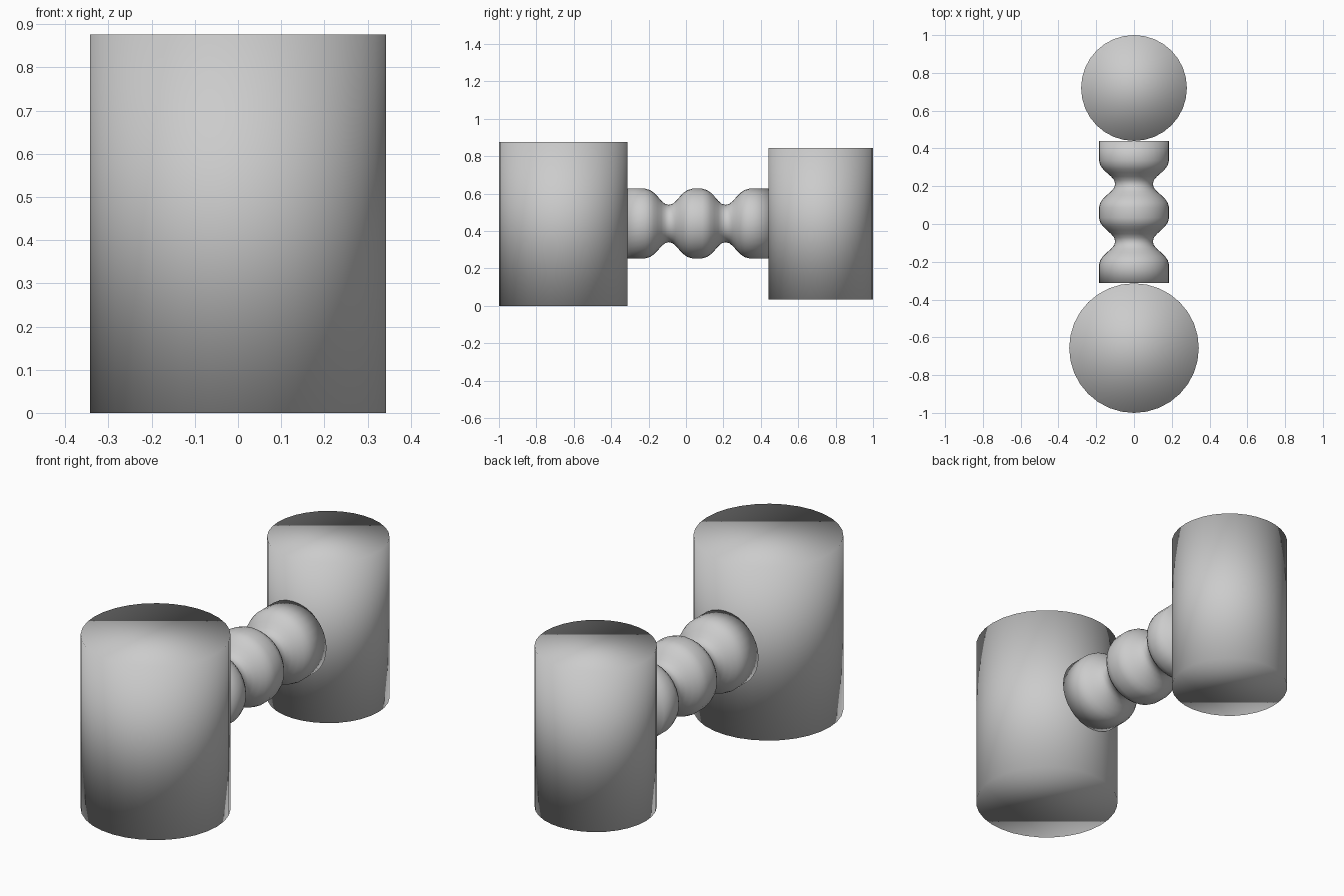
import bpy, bmesh, math

if "Cube" in bpy.data.objects:
    bpy.data.objects.remove(bpy.data.objects["Cube"])


def finish(name, bm):
    """Turn a bmesh into a smooth-shaded object."""
    bmesh.ops.recalc_face_normals(bm, faces=bm.faces)
    mesh = bpy.data.meshes.new(name)
    bm.to_mesh(mesh)
    bm.free()
    for p in mesh.polygons:
        p.use_smooth = True
    obj = bpy.data.objects.new(name, mesh)
    bpy.context.collection.objects.link(obj)
    return obj


def drum(name, radius, y, z0, z1):
    bm = bmesh.new()
    bmesh.ops.create_cone(bm, cap_ends=True, segments=32, radius1=radius,
                          radius2=radius, depth=z1 - z0)
    obj = finish(name, bm)
    obj.location = (0, y, (z0 + z1) / 2)
    return obj


def lathe_along_y(name, profile, z, segments=32):
    """Capped solid of revolution; profile holds (y, radius)."""
    bm = bmesh.new()
    rings = []
    for y, r in profile:
        rings.append([bm.verts.new((r * math.cos(2 * math.pi * i / segments), y,
                                    z + r * math.sin(2 * math.pi * i / segments)))
                      for i in range(segments)])
    for a, b in zip(rings, rings[1:]):
        for i in range(segments):
            j = (i + 1) % segments
            bm.faces.new((a[i], a[j], b[j], b[i]))
    bm.faces.new(rings[0])
    bm.faces.new(rings[-1])
    return finish(name, bm)


# Upright drums
drum("large_drum", 0.343, -0.657, 0.0, 0.876)
drum("small_drum", 0.28, 0.72, 0.035, 0.845)

# Connecting bar with two rounded grooves
groove = [(0, 0.1), (0.02, 0.105), (0.04, 0.122), (0.06, 0.145),
          (0.08, 0.165), (0.1, 0.179), (0.125, 0.186)]
profile = [(-0.313, 0.186)]
for neck in (-0.092, 0.212):
    profile += [(neck - d, r) for d, r in reversed(groove)]
    profile += [(neck + d, r) for d, r in groove[1:]]
profile.append((0.44, 0.186))
lathe_along_y("connecting_bar", profile, 0.44)
